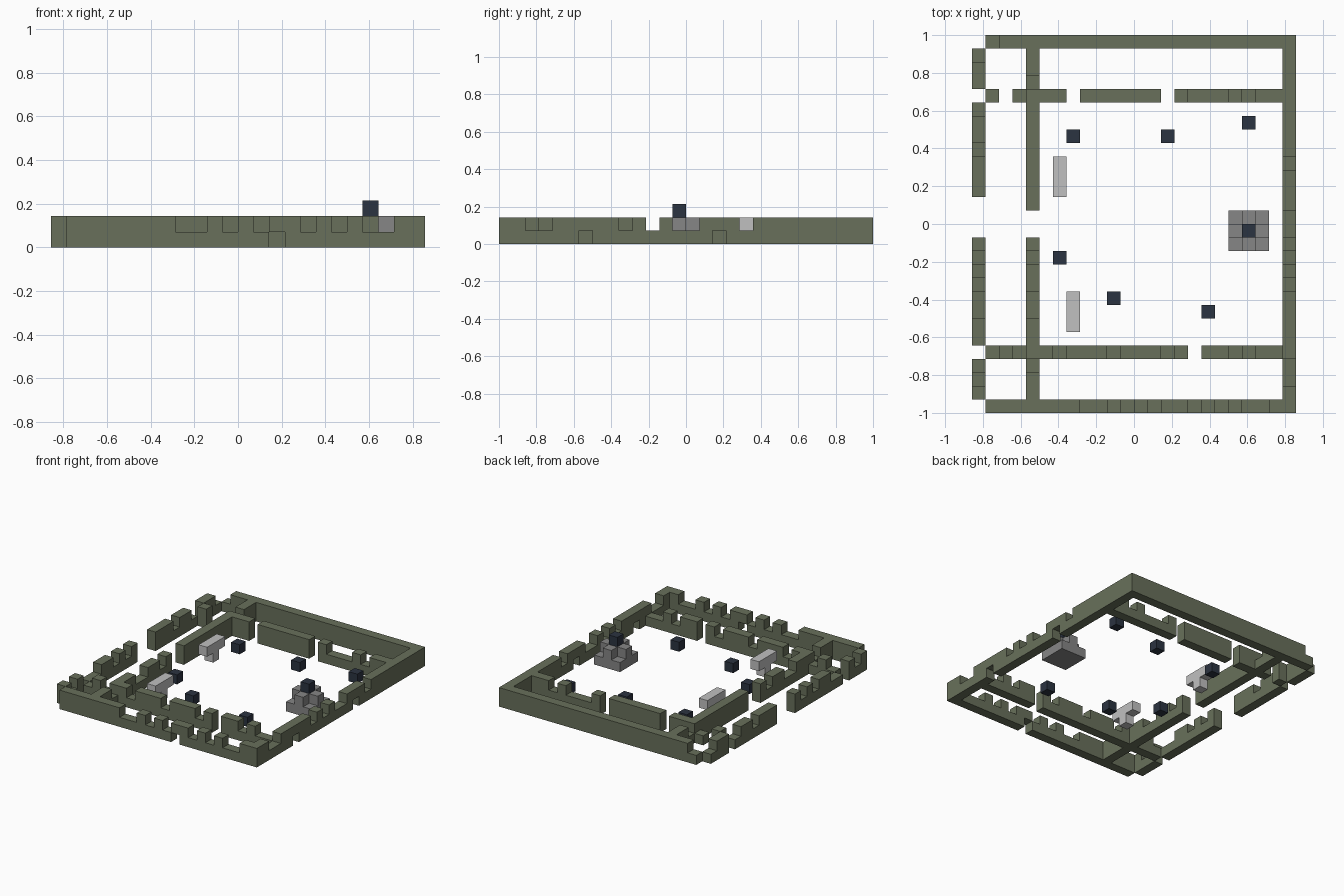
import bpy
import bmesh
from mathutils import Vector

cube = bpy.data.objects.get("Cube")
if cube:
    bpy.data.objects.remove(cube, do_unlink=True)

U = 1 / 14                       # edge length of one block
ORIGIN = Vector((-12, -14, 0))   # corner of the block grid


def material(name, color):
    m = bpy.data.materials.new(name)
    m.use_nodes = True
    m.diffuse_color = (*color, 1)
    m.node_tree.nodes["Principled BSDF"].inputs["Base Color"].default_value = (*color, 1)
    return m


STONE = material("mossy green", (0.14, 0.163, 0.104))
NAVY = material("dark navy", (0.024, 0.033, 0.052))
GREY = material("mid grey", (0.24, 0.24, 0.24))
PALE = material("pale grey", (0.53, 0.53, 0.53))


def build(name, cells, mat):
    """Make one mesh from grid blocks, keeping only the outer faces."""
    cells = set(cells)
    bm = bmesh.new()
    for cell in cells:
        for axis in range(3):
            for side in (0, 1):
                near = list(cell)
                near[axis] += 2 * side - 1
                if tuple(near) in cells:
                    continue
                ring = []
                for a, b in ((0, 0), (1, 0), (1, 1), (0, 1)):
                    p = Vector(cell)
                    p[axis] += side
                    p[(axis + 1) % 3] += a
                    p[(axis + 2) % 3] += b
                    ring.append(bm.verts.new((p + ORIGIN) * U))
                bm.faces.new(ring if side else ring[::-1])
    bmesh.ops.remove_doubles(bm, verts=bm.verts[:], dist=U / 100)
    mesh = bpy.data.meshes.new(name)
    bm.to_mesh(mesh)
    bm.free()
    mesh.materials.append(mat)
    obj = bpy.data.objects.new(name, mesh)
    bpy.context.collection.objects.link(obj)


# Wall patterns: H full height, L low, T bridge over a floor slot, . doorway
LEVELS = {"H": (0, 1), "L": (0,), "T": (1,), ".": ()}


def wall(pattern, x=None, y=None):
    cells = set()
    for i, mark in enumerate(pattern, 1):
        for z in LEVELS[mark]:
            cells.add((i if x is None else x, i if y is None else y, z))
    return cells


# Outer and inner walls, joined so that crossings are clean
walls = wall("HHHHHHHLLHLHLTHLHLHLLHH", y=0)
walls |= wall("L" + "H" * 22, y=27)
walls |= wall("HLH.LLHHLHLH...HHHLHHL.HHL", x=0)
walls |= wall("HLLHHTHHLHLHLLHTHL" + "H" * 8, x=23)
walls |= wall("LHLHHLHHHLHHHLH.HHLHLL", y=4)
walls |= wall("H.LHHH.HHHHHH.HLLLHLHH", y=23)
walls |= wall("HHLHHHLLHHLH..HHHHHHHHHLHH", x=4)
build("battlement_walls", walls, STONE)

# Stepped pedestal: square base with a cross on top
px, py = 20, 13
square = [(i, j) for i in (-1, 0, 1) for j in (-1, 0, 1)]
pedestal = [(px + i, py + j, 0) for i, j in square]
pedestal += [(px + i, py + j, 1) for i, j in square if i * j == 0]
build("pedestal", pedestal, GREY)
build("pedestal_block", [(px, py, 2)], NAVY)

# Benches: a plank on a single middle leg
for n, (x, y) in enumerate(((6, 17), (7, 7)), 1):
    plank = [(x, y + j, 1) for j in (-1, 0, 1)]
    build(f"bench_{n}", plank + [(x, y, 0)], PALE)

# Loose blocks on the ground
for n, (x, y) in enumerate(((7, 20), (14, 20), (20, 21), (6, 11), (10, 8), (17, 7)), 1):
    build(f"ground_block_{n}", [(x, y, 0)], NAVY)
